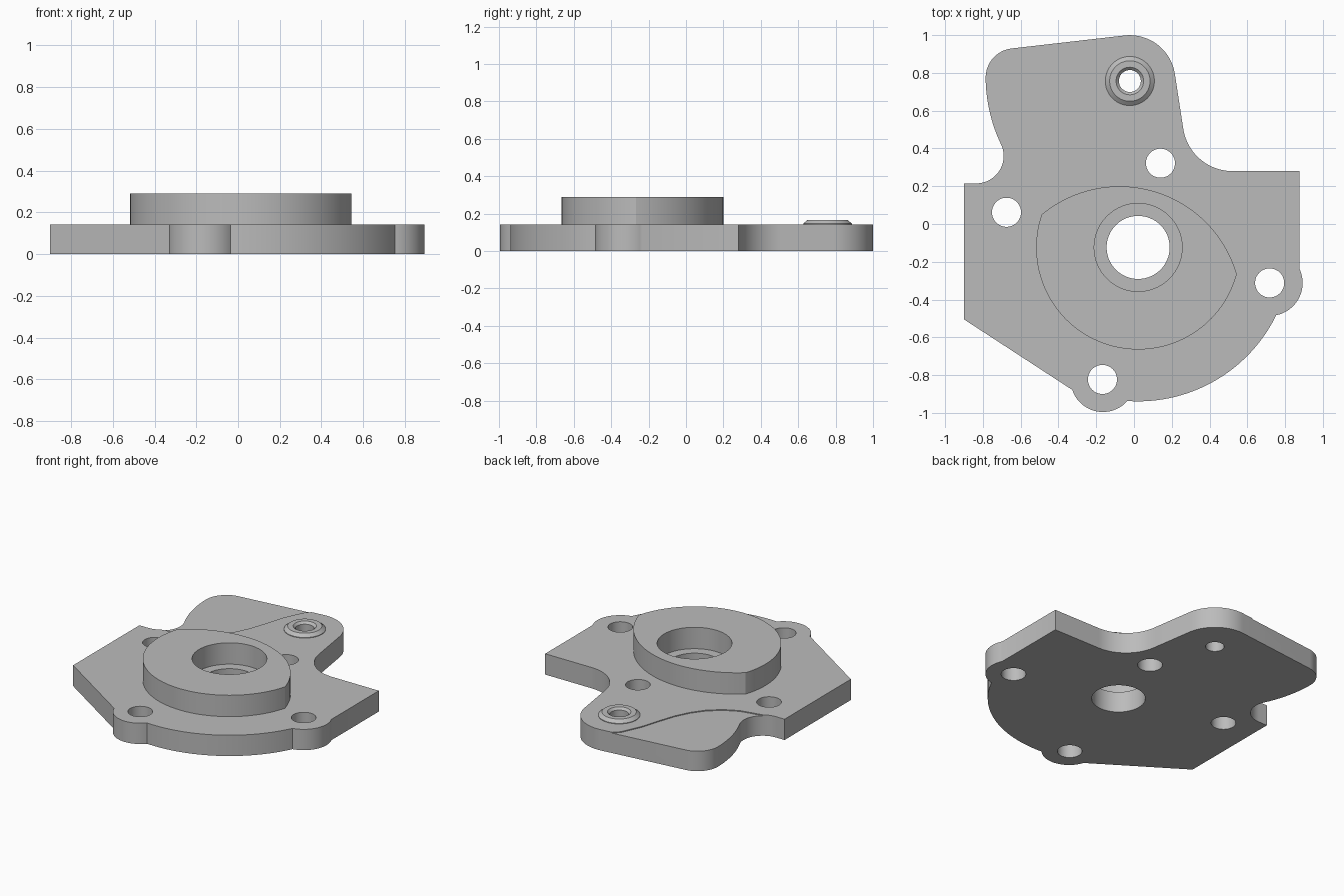
import bpy
import bmesh
from math import atan2, cos, sin, pi, hypot, radians

default = bpy.data.objects.get("Cube")
if default:
    bpy.data.objects.remove(default, do_unlink=True)

PLATE_TOP = 0.143
HUB_TOP = 0.29
BORE = (0.022, -0.124)
PORT = (-0.022, 0.757)

metal = bpy.data.materials.new("plain_grey_metal")
metal.use_nodes = True
metal.diffuse_color = (0.5, 0.5, 0.5, 1)
metal.node_tree.nodes["Principled BSDF"].inputs["Base Color"].default_value = (0.5, 0.5, 0.5, 1)


def arc(centre, start, end, ccw=True, steps=24):
    """Points of an arc running from start to end around centre."""
    cx, cy = centre
    a0 = atan2(start[1] - cy, start[0] - cx)
    a1 = atan2(end[1] - cy, end[0] - cx)
    r0 = hypot(start[0] - cx, start[1] - cy)
    r1 = hypot(end[0] - cx, end[1] - cy)
    sweep = (a1 - a0) % (2 * pi)
    if not ccw:
        sweep -= 2 * pi
    points = []
    for i in range(steps + 1):
        t = i / steps
        r = r0 + (r1 - r0) * t
        points.append((cx + r * cos(a0 + sweep * t), cy + r * sin(a0 + sweep * t)))
    return points


def circle(centre, radius, steps=64):
    return [(centre[0] + radius * cos(2 * pi * i / steps),
             centre[1] + radius * sin(2 * pi * i / steps)) for i in range(steps)]


def make_object(name, bm):
    bmesh.ops.recalc_face_normals(bm, faces=bm.faces)
    mesh = bpy.data.meshes.new(name)
    bm.to_mesh(mesh)
    bm.free()
    mesh.materials.append(metal)
    obj = bpy.data.objects.new(name, mesh)
    bpy.context.collection.objects.link(obj)
    return obj


def prism(name, outline, z0, z1):
    """Extrude a flat outline from z0 up to z1."""
    bm = bmesh.new()
    face = bm.faces.new([bm.verts.new((x, y, z0)) for x, y in outline])
    top = bmesh.ops.extrude_face_region(bm, geom=[face])["geom"]
    bmesh.ops.translate(bm, vec=(0, 0, z1 - z0),
                        verts=[v for v in top if isinstance(v, bmesh.types.BMVert)])
    bmesh.ops.remove_doubles(bm, verts=bm.verts, dist=0.0005)
    return make_object(name, bm)


def cut(target, outline, z0, z1):
    """Subtract a prism from the target and discard the cutter."""
    cutter = prism("cutter", outline, z0, z1)
    cutter.hide_render = True
    mod = target.modifiers.new("cut", "BOOLEAN")
    mod.operation = "DIFFERENCE"
    mod.solver = "EXACT"
    mod.object = cutter
    bpy.context.view_layer.objects.active = target
    bpy.ops.object.modifier_apply(modifier=mod.name)
    bpy.data.objects.remove(cutter, do_unlink=True)


def lathe(name, centre, profile, steps=64):
    """Revolve a closed (radius, height) profile around a vertical axis."""
    bm = bmesh.new()
    rings = [[bm.verts.new((x, y, z)) for x, y in circle(centre, r, steps)] for r, z in profile]
    for a, b in zip(rings, rings[1:] + rings[:1]):
        for i in range(steps):
            j = (i + 1) % steps
            bm.faces.new((a[i], a[j], b[j], b[i]))
    return make_object(name, bm)


# Base plate outline, counter-clockwise from the front corner
front_ear, side_ear = (-0.167, -0.823), (0.718, -0.312)
outline = [(-0.9, -0.505)]
outline += arc(front_ear, (-0.327, -0.878), (-0.035, -0.937))
outline += arc(BORE, (-0.035, -0.937), (0.753, -0.483), steps=40)
outline += arc(side_ear, (0.753, -0.483), (0.875, -0.235))
outline += [(0.875, 0.28)]
outline += arc((0.52, 0.545), (0.52, 0.28), (0.26, 0.51), ccw=False)
outline += arc(PORT, (0.217, 0.79), (-0.05, 0.998))
outline += arc((-0.63, 0.775), (-0.65, 0.929), (-0.785, 0.765))
outline += arc((0.05, 0.78), (-0.785, 0.75), (-0.708, 0.43), steps=12)
outline += arc((-0.835, 0.36), (-0.708, 0.43), (-0.835, 0.215), ccw=False)
outline += [(-0.9, 0.215)]
plate = prism("base_plate", outline, 0, PLATE_TOP)

# Shallow step over the back lobe
step = [(-0.1, 1.1), (-0.12, 1.0), (-0.17, 0.95), (-0.23, 0.82), (-0.27, 0.69),
        (-0.31, 0.57), (-0.36, 0.47), (-0.42, 0.39), (-0.5, 0.32), (-0.6, 0.27),
        (-0.75, 0.24), (-0.75, 0.35), (-0.95, 0.45), (-0.95, 1.1)]
cut(plate, step, PLATE_TOP - 0.006, PLATE_TOP + 0.1)

# Bolt holes, shaft hole and port hole
for centre in (front_ear, side_ear, (-0.675, 0.062), (0.14, 0.322)):
    cut(plate, circle(centre, 0.077, 48), -0.1, 0.3)
cut(plate, circle(BORE, 0.167), -0.1, 0.3)
cut(plate, circle(PORT, 0.058), -0.1, 0.3)

# Raised hub with its wider bore
left, right = (-0.489, 0.05), (0.544, -0.266)
hub_outline = arc(BORE, left, right, steps=64) + arc((-0.077, -0.446), right, left, steps=48)
hub = prism("raised_hub", hub_outline, PLATE_TOP, HUB_TOP)
cut(hub, circle(BORE, 0.233), 0, 0.5)

# Chamfered collar around the port
collar = lathe("port_collar", PORT, [(0.058, PLATE_TOP - 0.01), (0.13, PLATE_TOP - 0.01),
                                     (0.13, PLATE_TOP + 0.004), (0.107, 0.166),
                                     (0.073, 0.166), (0.058, 0.151)])

# Smooth curved walls, keep edges crisp
bpy.ops.object.select_all(action="DESELECT")
for obj in (plate, hub, collar):
    obj.select_set(True)
bpy.context.view_layer.objects.active = plate
bpy.ops.object.shade_smooth_by_angle(angle=radians(25))
